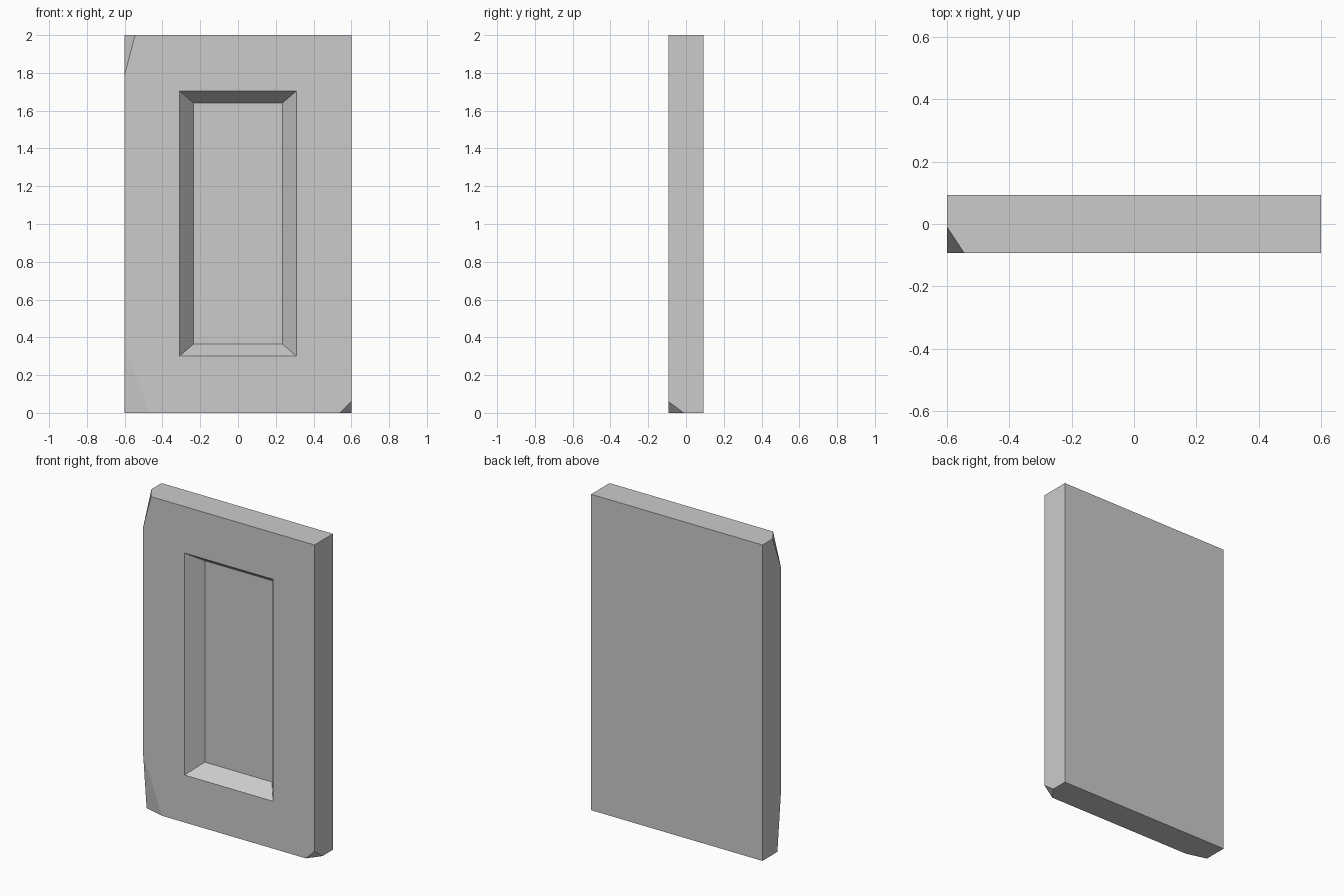
import bpy, bmesh
from mathutils import Vector

if "Cube" in bpy.data.objects:
    bpy.data.objects.remove(bpy.data.objects["Cube"])

W, D, H = 0.6, 0.0925, 2.0      # half width, half depth, height


def make_object(name, bm):
    bmesh.ops.recalc_face_normals(bm, faces=bm.faces[:])
    mesh = bpy.data.meshes.new(name)
    bm.to_mesh(mesh)
    bm.free()
    ob = bpy.data.objects.new(name, mesh)
    bpy.context.collection.objects.link(ob)
    return ob


def chip_corner(bm, corner, dx, dy, dz):
    """Slice a box corner off through three points on its edges."""
    c = Vector(corner)
    a, b, e = (c + Vector(v) for v in ((dx, 0, 0), (0, dy, 0), (0, 0, dz)))
    n = (b - a).cross(e - a).normalized()
    if n.dot(c - a) < 0:
        n = -n
    bmesh.ops.bisect_plane(bm, geom=bm.verts[:] + bm.edges[:] + bm.faces[:], dist=1e-6,
                           plane_co=a, plane_no=n, clear_outer=True)
    bmesh.ops.holes_fill(bm, edges=[ed for ed in bm.edges if ed.is_boundary], sides=0)


# Slab with three chipped front corners
bm = bmesh.new()
bmesh.ops.create_cube(bm, size=1)
for v in bm.verts:
    v.co = Vector((v.co.x * 2 * W, v.co.y * 2 * D, (v.co.z + 0.5) * H))
chip_corner(bm, (-W, -D, H), 0.055, 0.083, -0.21)
chip_corner(bm, (-W, -D, 0), 0.13, 0.035, 0.36)
chip_corner(bm, (W, -D, 0), -0.06, 0.08, 0.06)
slab = make_object("stone_slab", bm)

# Tapered cutter for the front recess, continued past the front face
mid_z, floor_y = 1.0025, 0.004
floor, rim = Vector((0.235, 0.6375)), Vector((0.31, 0.7025))
bm = bmesh.new()
bmesh.ops.create_cube(bm, size=2)
for v in bm.verts:
    half = floor if v.co.y > 0 else 2 * rim - floor
    y = floor_y if v.co.y > 0 else -2 * D - floor_y
    v.co = Vector((v.co.x * half.x, y, mid_z + v.co.z * half.y))
cutter = make_object("recess_cutter", bm)
cutter.hide_render = True

# Carve the recess, then discard the cutter
mod = slab.modifiers.new("recess", 'BOOLEAN')
mod.operation, mod.solver, mod.object = 'DIFFERENCE', 'EXACT', cutter
bpy.context.view_layer.objects.active = slab
bpy.ops.object.modifier_apply(modifier=mod.name)
bpy.data.objects.remove(cutter)
